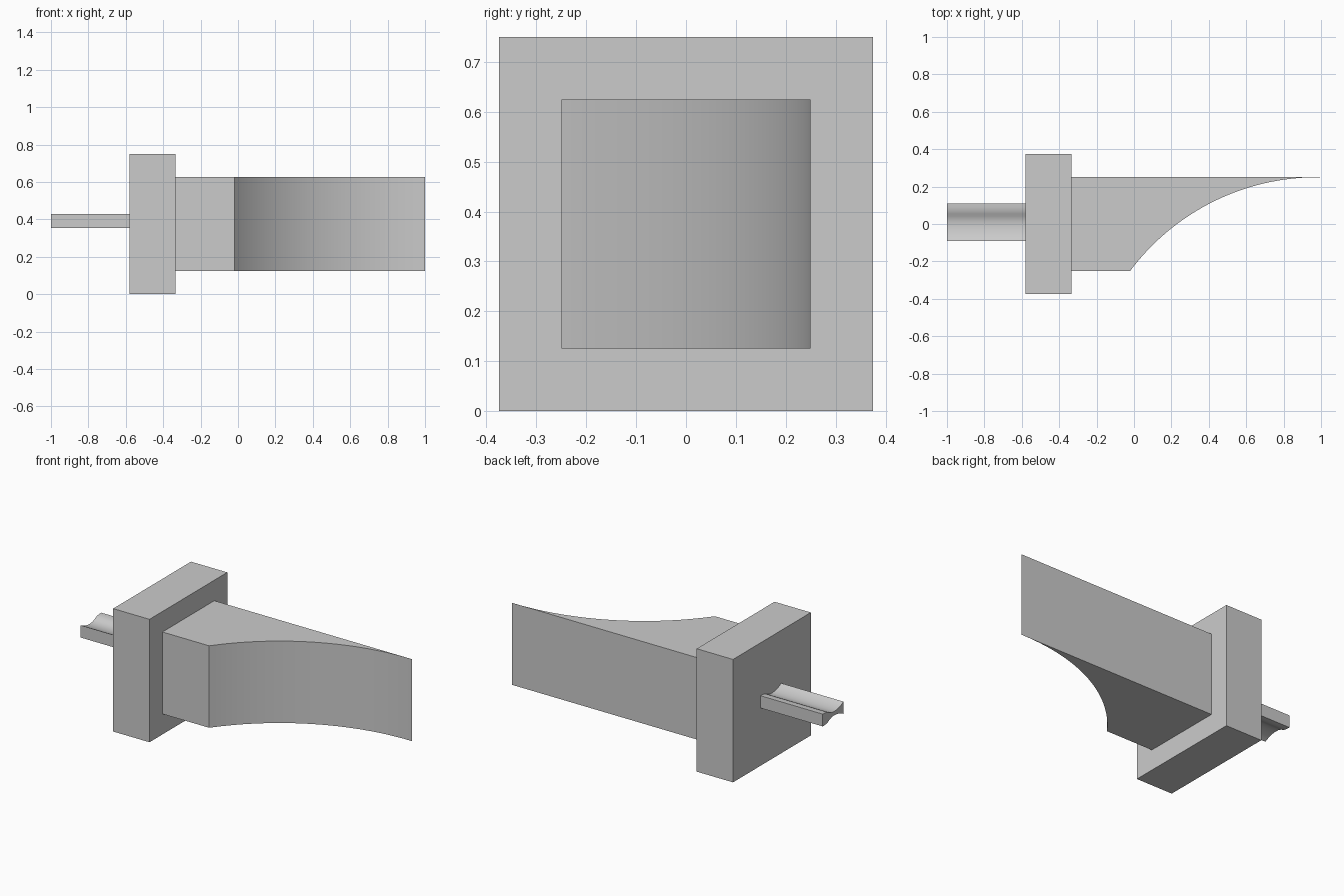
import bpy, bmesh, math
from mathutils import Vector

cube = bpy.data.objects.get("Cube")
if cube:
    bpy.data.objects.remove(cube, do_unlink=True)

# One plain grey for every part
grey = bpy.data.materials.new("plain_grey")
grey.use_nodes = True
colour = (0.6, 0.6, 0.6, 1)
grey.diffuse_color = colour
grey.node_tree.nodes["Principled BSDF"].inputs["Base Color"].default_value = colour


def extrude_profile(name, points, direction, smooth=False):
    """Extrude a closed flat outline along a vector."""
    bm = bmesh.new()
    face = bm.faces.new([bm.verts.new(p) for p in points])
    result = bmesh.ops.extrude_face_region(bm, geom=[face], use_keep_orig=True)
    moved = [g for g in result["geom"] if isinstance(g, bmesh.types.BMVert)]
    bmesh.ops.translate(bm, verts=moved, vec=Vector(direction))
    bmesh.ops.recalc_face_normals(bm, faces=bm.faces)
    mesh = bpy.data.meshes.new(name)
    bm.to_mesh(mesh)
    bm.free()
    mesh.materials.append(grey)
    obj = bpy.data.objects.new(name, mesh)
    bpy.context.collection.objects.link(obj)
    if smooth:
        bpy.ops.object.select_all(action="DESELECT")
        obj.select_set(True)
        bpy.context.view_layer.objects.active = obj
        bpy.ops.object.shade_smooth_by_angle(angle=math.radians(30))
    return obj


# Square flange plate
half = 0.375
extrude_profile("flange_plate",
                [(-0.58, -half, 0), (-0.58, half, 0), (-0.58, half, 0.75), (-0.58, -half, 0.75)],
                (0.245, 0, 0))

# Wedge with a hollow circular sweep down to a thin tip
root_x, tip_x, side, steps = -0.02, 0.98, 0.25, 32
radius = ((tip_x - root_x) ** 2 + (2 * side) ** 2) / (4 * side)
start = math.asin((tip_x - root_x) / radius)
outline = [(-0.335, side), (-0.335, -side)]
for i in range(steps):
    a = start * (1 - i / steps)
    outline.append((tip_x - radius * math.sin(a), side - radius * (1 - math.cos(a))))
outline.append((1.0, side))
extrude_profile("swept_wedge", [(x, y, 0.125) for x, y in outline], (0, 0, 0.5), True)

# Tang with a shallow groove above and below
groove = [(-0.09, 0.0375), (-0.075, 0.029), (-0.055, 0.021), (-0.03, 0.0145), (-0.005, 0.012),
          (0.02, 0.0135), (0.04, 0.020), (0.055, 0.028), (0.07, 0.034), (0.09, 0.037), (0.11, 0.0375)]
mid = 0.39
section = [(-1.0, y, mid + h) for y, h in groove] + [(-1.0, y, mid - h) for y, h in reversed(groove)]
extrude_profile("grooved_tang", section, (0.42, 0, 0), True)
